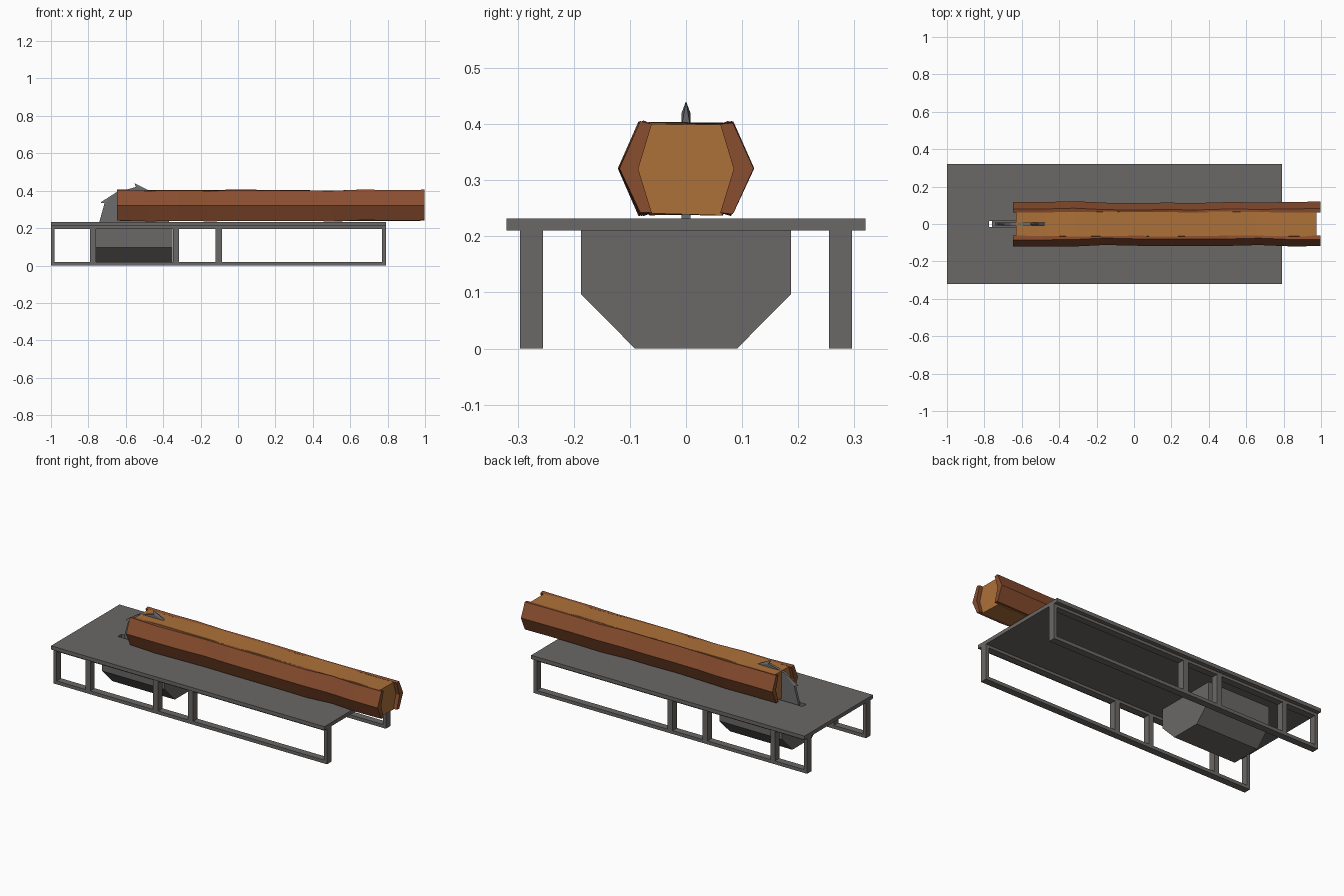
import bpy, bmesh, math, random
from mathutils import Vector

if "Cube" in bpy.data.objects:
    bpy.data.objects.remove(bpy.data.objects["Cube"])

random.seed(4)

def material(name, rgb):
    m = bpy.data.materials.new(name)
    m.diffuse_color = (*rgb, 1)
    m.use_nodes = True
    m.node_tree.nodes["Principled BSDF"].inputs["Base Color"].default_value = m.diffuse_color
    return m

STEEL = material("grey_steel", (0.145, 0.139, 0.133))
BLADE = material("blade_steel", (0.15, 0.152, 0.155))
WOOD = material("cut_wood", (0.42, 0.165, 0.04))
BARK = material("bark", (0.25, 0.075, 0.028))

def finish(bm, name, mat):
    bmesh.ops.recalc_face_normals(bm, faces=bm.faces)
    me = bpy.data.meshes.new(name)
    bm.to_mesh(me)
    bm.free()
    me.materials.append(mat)
    ob = bpy.data.objects.new(name, me)
    bpy.context.collection.objects.link(ob)
    return ob

def box(name, mat, x0, x1, y0, y1, z0, z1):
    bm = bmesh.new()
    bmesh.ops.create_cube(bm, size=1)
    for v in bm.verts:
        v.co = ((x0 + x1) / 2 + v.co.x * (x1 - x0),
                (y0 + y1) / 2 + v.co.y * (y1 - y0),
                (z0 + z1) / 2 + v.co.z * (z1 - z0))
    return finish(bm, name, mat)

def loft(name, mat, rings):
    """Skin a list of closed point rings and cap both ends."""
    bm = bmesh.new()
    loops = [[bm.verts.new(p) for p in r] for r in rings]
    n = len(loops[0])
    for a, b in zip(loops, loops[1:]):
        for i in range(n):
            bm.faces.new((a[i], a[(i + 1) % n], b[(i + 1) % n], b[i]))
    bm.faces.new(loops[0])
    bm.faces.new(loops[-1])
    return finish(bm, name, mat)

# Table top with a slot for the blade
xs, ys = (-1.0, -0.775, -0.335, 0.79), (-0.32, -0.017, 0.017, 0.32)
bm = bmesh.new()
g = [[bm.verts.new((x, y, 0.21)) for y in ys] for x in xs]
for i in range(3):
    for j in range(3):
        if (i, j) != (1, 1):
            bm.faces.new((g[i][j], g[i + 1][j], g[i + 1][j + 1], g[i][j + 1]))
top = bmesh.ops.extrude_face_region(bm, geom=bm.faces[:], use_keep_orig=True)
bmesh.ops.translate(bm, vec=(0, 0, 0.022),
                    verts=[e for e in top["geom"] if isinstance(e, bmesh.types.BMVert)])
finish(bm, "table_top", STEEL)

# Side frames: rails and posts
for side, s in (("front", -1), ("back", 1)):
    y0, y1 = sorted((s * 0.255, s * 0.296))
    box(side + "_bottom_rail", STEEL, -1.0, 0.79, y0, y1, 0, 0.02)
    box(side + "_top_rail", STEEL, -1.0, 0.79, y0, y1, 0.194, 0.21)
    for k, (a, b) in enumerate(((-1.0, -0.98), (-0.79, -0.76), (-0.348, -0.315),
                                (-0.12, -0.086), (0.77, 0.79))):
        box(f"{side}_post_{k + 1}", STEEL, a, b, y0, y1, 0.02, 0.194)

# Sawdust hopper, open at the top
prof = [(-0.187, 0.21), (-0.187, 0.097), (-0.091, 0), (0.091, 0), (0.187, 0.097), (0.187, 0.21)]
bm = bmesh.new()
ends = [[bm.verts.new((x, y, z)) for y, z in prof] for x in (-0.76, -0.35)]
for i in range(5):
    bm.faces.new((ends[0][i], ends[0][i + 1], ends[1][i + 1], ends[1][i]))
bm.faces.new(ends[0])
bm.faces.new(ends[1])
finish(bm, "hopper", STEEL)

# Circular saw blade: six teeth whose tips thin to an edge
C = Vector((-0.555, 0, 0.231))
pts = []
for k in range(6):
    for ang, r, t in ((0, 0.187, 0.008), (30, 0.21, 0), (33, 0.188, 0.008)):
        # each tooth: back of tooth, tip, root in front of it
        a = math.radians(k * 60 + ang)
        pts.append((C.x + r * math.cos(a), C.z + r * math.sin(a), t))
    a = math.radians(k * 60 + 60)
for i, p in enumerate(pts):
    if i % 3 == 2:      # pull the root inward of the tip
        a = math.radians((i // 3) * 60 + 27)
        pts[i] = (C.x + 0.189 * math.cos(a), C.z + 0.189 * math.sin(a), p[2])
bm = bmesh.new()
sides = []
for s in (-1, 1):
    hub = bm.verts.new((C.x, s * 0.008, C.z))
    rim = [bm.verts.new((x, s * t, z)) for x, z, t in pts]
    n = len(rim)
    for k in range(0, n, 3):
        back, tip, root, nxt = rim[k], rim[k + 1], rim[k + 2], rim[(k + 3) % n]
        bm.faces.new((hub, back, root))
        bm.faces.new((back, tip, root))
        bm.faces.new((hub, root, nxt))
    sides.append(rim)
for i in range(n):
    j = (i + 1) % n
    bm.faces.new((sides[0][i], sides[0][j], sides[1][j], sides[1][i]))
bmesh.ops.remove_doubles(bm, verts=bm.verts, dist=0.0001)
finish(bm, "saw_blade", BLADE)

# Log core: wobbly hexagonal beam of bare wood
def wob(a):
    return random.uniform(-a, a)

N = 10
core = [(-0.065, 0.401), (0.065, 0.401), (0.088, 0.32), (0.065, 0.24), (-0.065, 0.24), (-0.088, 0.32)]
rings = []
for i in range(N + 1):
    x, dy = -0.63 + 1.605 * i / N, wob(0.003)
    rings.append([(x, y + dy, z + wob(0.003)) for y, z in core])
loft("log_core", WOOD, rings)

# Bark slabs on both sides, overhanging the core at the ends
slab = [(0.08, 0.403), (0.117, 0.321), (0.08, 0.24), (0.061, 0.242), (0.085, 0.32), (0.061, 0.4)]
for side, s in (("front", -1), ("back", 1)):
    rings = []
    for i in range(N + 1):
        x, dy = -0.648 + 1.645 * i / N, wob(0.005)
        dz = wob(0.004)
        rings.append([(x + (wob(0.003) if 0 < i < N else 0),
                       s * (y + (dy if k < 3 else 0)),
                       z + (dz if k in (0, 2) else 0)) for k, (y, z) in enumerate(slab)])
    loft(side + "_bark", BARK, rings)
